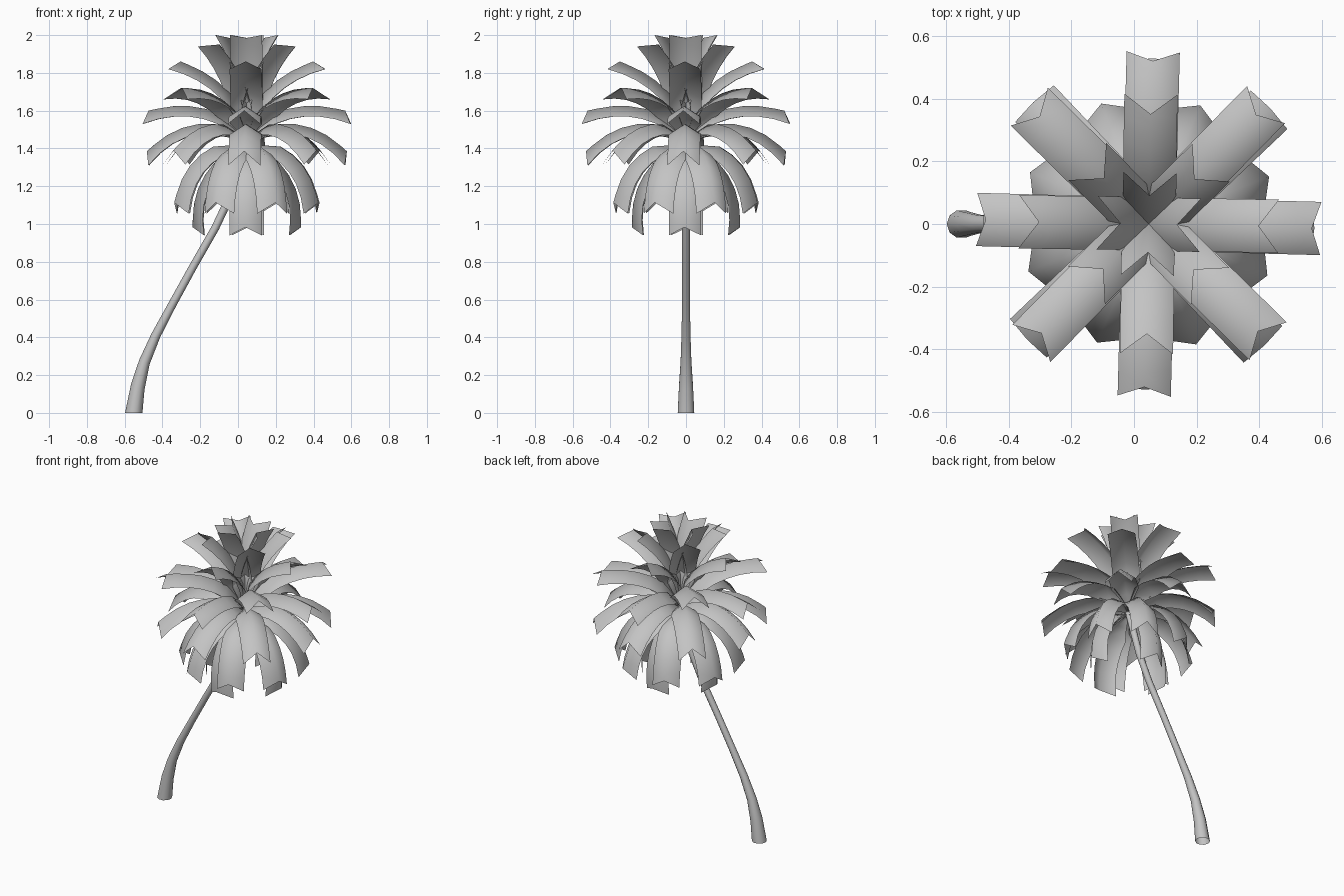
import bpy, bmesh, math
from mathutils import Vector

cube = bpy.data.objects.get("Cube")
if cube:
    bpy.data.objects.remove(cube, do_unlink=True)

grey = bpy.data.materials.new("plain_grey")
grey.use_nodes = True
grey.diffuse_color = (0.55, 0.55, 0.55, 1)
grey.node_tree.nodes["Principled BSDF"].inputs["Base Color"].default_value = (0.55, 0.55, 0.55, 1)

CROWN_X = 0.047
WIDTH, RIDGE, NOTCH, STEPS = 0.085, 0.055, 0.052, 7


def finish(bm, name):
    mesh = bpy.data.meshes.new(name)
    bm.to_mesh(mesh)
    bm.free()
    mesh.materials.append(grey)
    for poly in mesh.polygons:
        poly.use_smooth = True
    obj = bpy.data.objects.new(name, mesh)
    bpy.context.collection.objects.link(obj)


def add_frond(bm, angle, reach, tip_z, root_z, bulge):
    """Arching leaf folded along a raised ridge, with a notched end."""
    out = Vector((math.cos(angle), math.sin(angle), 0))
    side = Vector((-out.y, out.x, 0))
    root, tip = Vector((0.01, root_z)), Vector((reach, tip_z))
    chord = (tip - root).normalized()
    control = (root + tip) / 2 + Vector((-chord.y, chord.x)) * bulge
    rows = []
    for i in range(STEPS + 1):
        t = i / STEPS
        p = root * (1 - t) ** 2 + control * 2 * t * (1 - t) + tip * t * t
        d = ((control - root) * (1 - t) + (tip - control) * t).normalized()
        n = Vector((-d.y, d.x))
        spread = min(1, 0.12 + 3.1 * t)
        ridge = p + n * RIDGE * spread - d * (NOTCH if i == STEPS else 0)
        row = []
        for q, w in ((p, -1), (ridge, 0), (p, 1)):
            pos = out * q.x + side * (w * WIDTH * spread)
            row.append(bm.verts.new((pos.x + CROWN_X, pos.y, q.y)))
        rows.append(row)
    for a, b in zip(rows, rows[1:]):
        for k in range(2):
            bm.faces.new((a[k], b[k], b[k + 1], a[k + 1]))


# Leaf tiers: name, count, start angle, reach, tip height, root height, arch
tiers = [
    ("upright_fronds", 4, -1.5, 0.165, 2.0, 1.46, 0.08),
    ("steep_fronds", 4, 44.5, 0.28, 1.94, 1.46, 0.11),
    ("raised_fronds", 4, -1, 0.415, 1.82, 1.46, 0.14),
    ("spreading_fronds", 4, 45.5, 0.535, 1.66, 1.45, 0.15),
    ("level_fronds", 4, -1.5, 0.55, 1.53, 1.44, 0.16),
    ("low_fronds", 4, 43.5, 0.53, 1.315, 1.43, 0.19),
    ("drooping_fronds", 4, -1.5, 0.52, 1.31, 1.43, 0.20),
    ("outer_skirt_fronds", 8, 21.5, 0.365, 1.055, 1.40, 0.20),
    ("inner_skirt_fronds", 4, -1.5, 0.225, 0.94, 1.38, 0.17),
]
for name, count, start, reach, tip_z, root_z, bulge in tiers:
    bm = bmesh.new()
    for i in range(count):
        angle = math.radians(start + 360 * i / count)
        add_frond(bm, angle, reach, tip_z, root_z, bulge)
    finish(bm, name)

# Leaning trunk, flared at the foot: x, z, radius
stations = [(-0.552, 0, 0.046), (-0.53, 0.14, 0.039), (-0.495, 0.27, 0.03),
            (-0.435, 0.41, 0.025), (-0.35, 0.57, 0.022), (-0.24, 0.77, 0.021),
            (-0.12, 0.98, 0.021), (-0.04, 1.15, 0.021), (0.047, 1.42, 0.021)]
SIDES = 10
bm = bmesh.new()
rings = []
for x, z, r in stations:
    lean = 0 if z == 0 else 0.45
    ring = []
    for k in range(SIDES):
        a = 2 * math.pi * k / SIDES
        dx = r * math.cos(a)
        ring.append(bm.verts.new((x + dx * math.cos(lean), r * math.sin(a),
                                  z - dx * math.sin(lean))))
    rings.append(ring)
for a, b in zip(rings, rings[1:]):
    for k in range(SIDES):
        m = (k + 1) % SIDES
        bm.faces.new((a[k], a[m], b[m], b[k]))
bm.faces.new(rings[-1])
finish(bm, "trunk")
